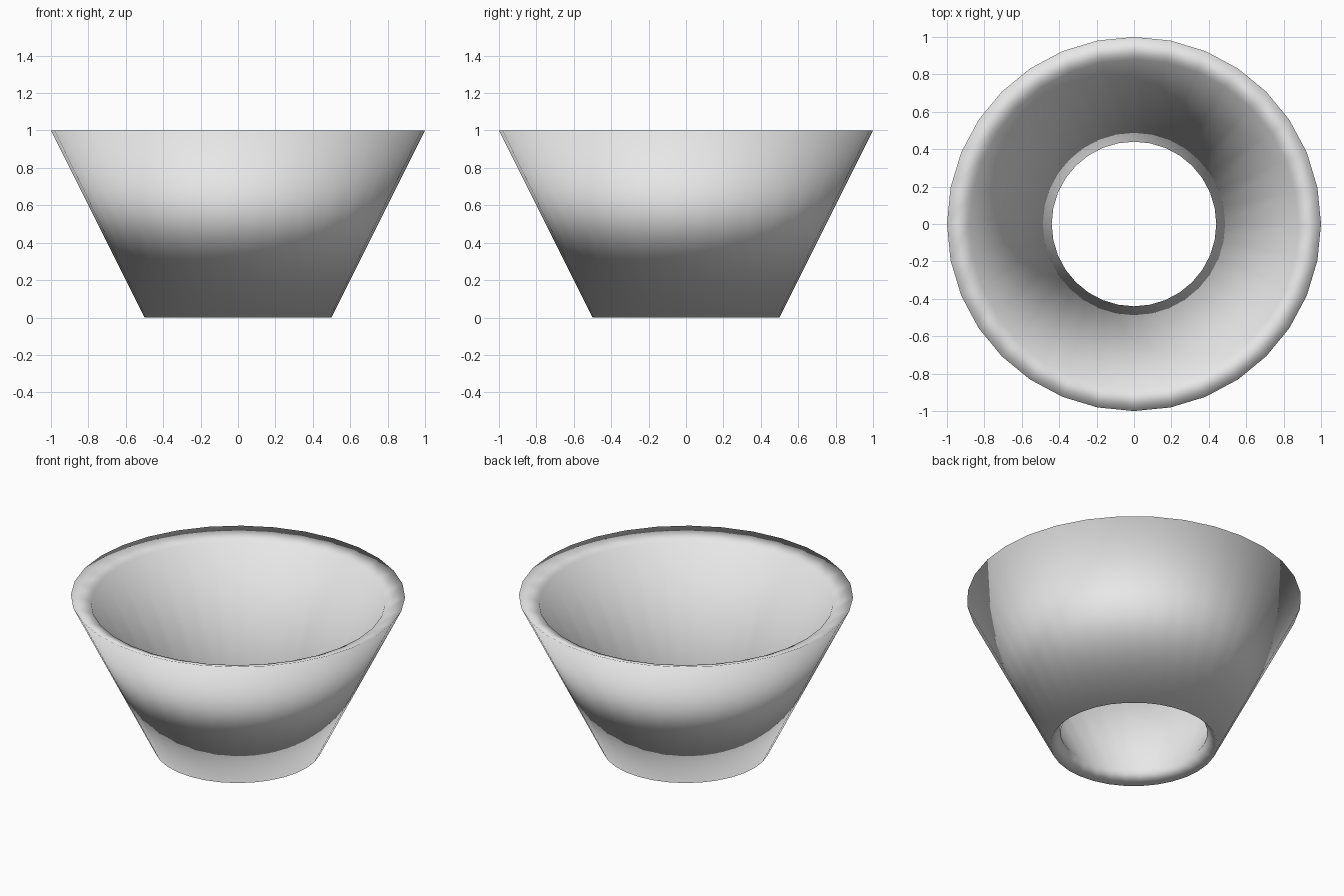
import bpy, bmesh, math

if "Cube" in bpy.data.objects:
    bpy.data.objects.remove(bpy.data.objects["Cube"])

SEGMENTS = 32
# wall cross-section (radius, height): outer bottom, outer top, inner top, inner bottom
PROFILE = [(0.5, 0.0), (1.0, 1.0), (0.88, 0.955), (0.44, 0.08)]

# one closed ring of wall, open at both ends
bm = bmesh.new()
rings = []
for r, z in PROFILE:
    rings.append([bm.verts.new((r * math.sin(a), r * math.cos(a), z))
                  for a in (2 * math.pi * i / SEGMENTS for i in range(SEGMENTS))])
for k, ring in enumerate(rings):
    nxt = rings[(k + 1) % len(rings)]
    for i in range(SEGMENTS):
        j = (i + 1) % SEGMENTS
        bm.faces.new((ring[i], ring[j], nxt[j], nxt[i]))
bmesh.ops.recalc_face_normals(bm, faces=bm.faces)
for f in bm.faces:
    f.smooth = True  # soft rims as well as walls

mesh = bpy.data.meshes.new("funnel_wall")
bm.to_mesh(mesh)
bm.free()

grey = bpy.data.materials.new("light_grey")
grey.diffuse_color = (0.8, 0.8, 0.8, 1)
grey.use_nodes = True
grey.node_tree.nodes["Principled BSDF"].inputs["Base Color"].default_value = grey.diffuse_color
mesh.materials.append(grey)

funnel = bpy.data.objects.new("funnel_wall", mesh)
bpy.context.collection.objects.link(funnel)
